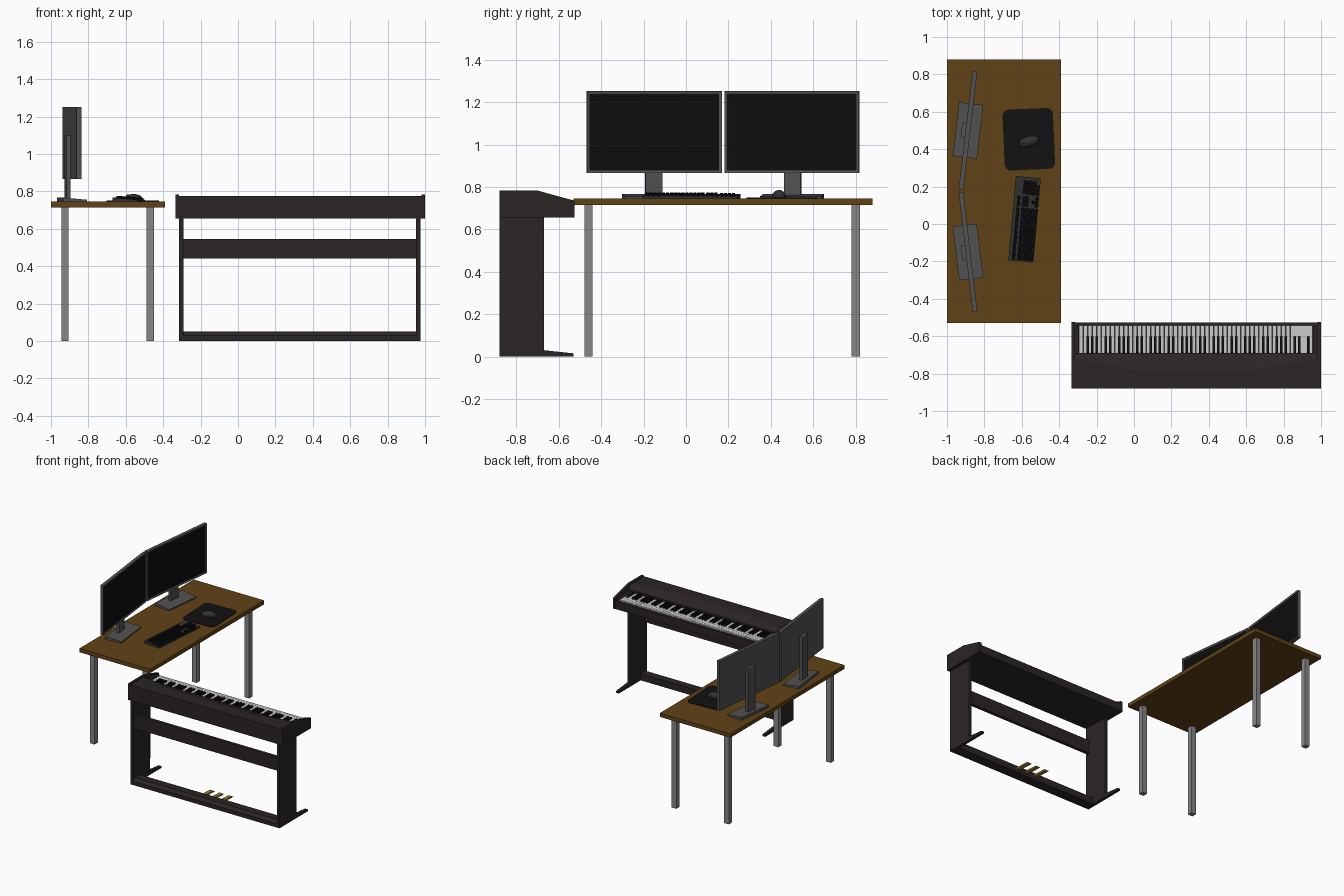
import bpy, bmesh, math
from mathutils import Matrix, Vector

if "Cube" in bpy.data.objects:
    bpy.data.objects.remove(bpy.data.objects["Cube"])

ID = Matrix.Identity(4)


def material(name, r, g, b):
    m = bpy.data.materials.new(name)
    m.diffuse_color = (r, g, b, 1)
    m.use_nodes = True
    m.node_tree.nodes["Principled BSDF"].inputs["Base Color"].default_value = m.diffuse_color
    return m


WOOD = material("brown_wood", 0.12, 0.055, 0.008)
STEEL = material("leg_grey", 0.24, 0.24, 0.24)
PLASTIC = material("monitor_grey", 0.085, 0.085, 0.085)
SCREEN = material("screen_black", 0.004, 0.004, 0.004)
CASE = material("dark_case", 0.024, 0.018, 0.018)
IVORY = material("white_key", 0.8, 0.8, 0.8)
BLACK = material("black", 0.006, 0.006, 0.006)
CHARCOAL = material("charcoal", 0.03, 0.03, 0.03)
GOLD = material("pedal_gold", 0.35, 0.2, 0.03)


def finish(name, bm, mat, M=ID):
    bmesh.ops.recalc_face_normals(bm, faces=bm.faces[:])
    bm.transform(M)
    me = bpy.data.meshes.new(name)
    bm.to_mesh(me)
    bm.free()
    ob = bpy.data.objects.new(name, me)
    bpy.context.collection.objects.link(ob)
    me.materials.append(mat)
    return ob


def add_box(bm, x0, x1, y0, y1, z0, z1, top=1.0):
    """Box whose top face may be shrunk to make a key cap."""
    size = Vector((x1 - x0, y1 - y0, z1 - z0))
    mid = Vector((x0 + x1, y0 + y1, z0 + z1)) / 2
    vs = bmesh.ops.create_cube(bm, size=1)["verts"]
    for v in vs:
        s = top if v.co.z > 0 else 1
        v.co = mid + Vector((v.co.x * size.x * s, v.co.y * size.y * s, v.co.z * size.z))
    return vs


def boxes(name, mat, bounds, M=ID, top=1.0):
    bm = bmesh.new()
    for b in bounds:
        add_box(bm, *b, top=top)
    return finish(name, bm, mat, M)


def prism(name, mat, pts, a0, a1, axis="x", M=ID):
    """Extrude a side profile along x (points y,z) or along y (points x,z)."""
    bm = bmesh.new()
    put = (lambda p, a: (a, p[0], p[1])) if axis == "x" else (lambda p, a: (p[0], a, p[1]))
    f = bm.faces.new([bm.verts.new(put(p, a0)) for p in pts])
    r = bmesh.ops.extrude_face_region(bm, geom=[f])
    d = Vector((a1 - a0, 0, 0) if axis == "x" else (0, a1 - a0, 0))
    bmesh.ops.translate(bm, vec=d, verts=[g for g in r["geom"] if isinstance(g, bmesh.types.BMVert)])
    return finish(name, bm, mat, M)


def place(x, y, deg, z=0.745):
    return Matrix.Translation((x, y, z)) @ Matrix.Rotation(math.radians(deg), 4, "Z")


# Desk
boxes("desk_top", WOOD, [(-1, -0.39, -0.53, 0.88, 0.715, 0.745)])
for i, x in enumerate((-0.925, -0.47)):
    for j, y in enumerate((-0.46, 0.80)):
        boxes(f"desk_leg_{i}{j}", STEEL, [(x - .02, x + .02, y - .02, y + .02, 0, 0.715)])

# Two monitors angled toward the user
for side, y, ang in (("right", 0.5, -6.7), ("left", -0.15, 6.7)):
    M = place(-0.8875, y, ang)
    bm = bmesh.new()
    add_box(bm, -.0125, .0125, -.32, .32, .12, .507)
    bm.normal_update()
    front = [f for f in bm.faces if f.normal.x > .9]
    bmesh.ops.inset_region(bm, faces=front, thickness=.017)
    bmesh.ops.translate(bm, vec=(-.004, 0, 0), verts=front[0].verts[:])
    front[0].material_index = 1
    ob = finish(f"{side}_monitor", bm, PLASTIC, M)
    ob.data.materials.append(SCREEN)
    boxes(f"{side}_monitor_post", PLASTIC, [(-.035, -.0125, -.04, .04, .01, .355)], M)
    prism(f"{side}_monitor_base", PLASTIC,
          [(-.065, 0), (.065, 0), (.065, .01), (-.065, .022)], -.145, .145, "y", M)

# Computer keyboard: wedge case with key caps
KM = place(-0.585, 0.025, -5.1)
prism("keyboard_case", CHARCOAL, [(-.067, 0), (.067, 0), (.067, .01), (-.067, .022)],
      -.226, .226, "y", KM)
P = 0.0186
slope = Matrix.Translation((0, 0, .016)) @ Matrix.Rotation(math.atan(.012 / .134), 4, "Y")
caps = []


def cap(row, col, y0, w=1, h=1):
    x = -.044 + row * P * .93 + (.006 if row else -.004)
    caps.append((x, x + P * (.93 * h - .1), y0 + col * P, y0 + (col + w - .12) * P, -.001, .009))


Y0, Y1, Y2 = -.218, .068, .134
for row in range(6):
    if row == 5:
        for c, w in ((0, 1.25), (1.25, 1.25), (2.5, 1.25), (3.75, 6.25),
                     (10, 1.25), (11.25, 1.25), (12.5, 1.25), (13.75, 1.25)):
            cap(row, c, Y0, w)
    else:
        first = (1, 1, 1.5, 1.75, 2.25)[row]
        n = (13, 13, 12, 11, 10)[row]
        cap(row, 0, Y0, first)
        for k in range(n):
            cap(row, first + k, Y0)
        cap(row, first + n, Y0, 15 - first - n)
    for k in range(3):
        if row in (0, 1, 2, 5) or (row == 4 and k == 1):
            cap(row, k, Y1)
    if row:
        for k in range(4):
            if k < 3 or row < 3:
                cap(row, k, Y2)
        if row in (3, 4):
            cap(row, 3, Y2)
boxes("keyboard_keys", BLACK, caps, KM @ slope, top=.8)

# Mouse pad with rounded corners
bm = bmesh.new()
add_box(bm, -.135, .135, -.163, .163, 0, .005)
bmesh.ops.bevel(bm, geom=[e for e in bm.edges if abs(e.verts[0].co.z - e.verts[1].co.z) > .004],
                offset=.035, segments=6, profile=.5, affect="EDGES")
finish("mouse_pad", bm, BLACK, place(-0.5625, 0.453, 2.5))

# Mouse: half ellipsoid with a scroll wheel
MM = place(-0.56, 0.44, 17, 0.75)
bm = bmesh.new()
bmesh.ops.create_uvsphere(bm, u_segments=24, v_segments=16, radius=1)
bmesh.ops.bisect_plane(bm, geom=bm.verts[:] + bm.edges[:] + bm.faces[:], plane_co=(0, 0, -.15),
                       plane_no=(0, 0, -1), clear_outer=True)
bmesh.ops.holes_fill(bm, edges=[e for e in bm.edges if e.is_boundary])
for v in bm.verts:
    v.co = Vector((v.co.x * .056, v.co.y * (.03 - .004 * v.co.x), (v.co.z + .15) * .031))
mouse = finish("mouse_body", bm, CHARCOAL, MM)
bpy.context.view_layer.objects.active = mouse
mouse.select_set(True)
bpy.ops.object.shade_smooth_by_angle()
bm = bmesh.new()
bmesh.ops.create_cone(bm, cap_ends=True, segments=16, radius1=.008, radius2=.008, depth=.006)
finish("mouse_wheel", bm, BLACK,
       MM @ Matrix.Translation((-.03, 0, .026)) @ Matrix.Rotation(math.pi / 2, 4, "X"))

# Piano stand: side panels, feet, cross panels
for side, x0, x1 in (("left", -.315, -.292), ("right", .952, .975)):
    boxes(f"piano_{side}_panel", CASE, [(x0, x1, -.88, -.67, 0, .657)])
    prism(f"piano_{side}_foot", CASE, [(-.67, 0), (-.53, 0), (-.53, .015), (-.67, .03)], x0, x1)
boxes("piano_back_panel", CASE, [(-.292, .952, -.87, -.845, .44, .545)])
prism("piano_bottom_rail", CASE, [(-.88, 0), (-.80, 0), (-.80, .052), (-.86, .052), (-.88, .03)],
      -.292, .952)
for i in range(3):
    x = .25 + i * .08
    prism(f"pedal_{i}", GOLD, [(-.80, .022), (-.68, .016), (-.665, .018), (-.68, .028), (-.80, .034)],
          x - .015, x + .015)

# Piano case: key bed, cheeks, front rail, end blocks
boxes("piano_key_bed", CASE, [(-.315, .98, -.88, -.53, .655, .70)])
for side, x0, x1 in (("left", -.335, -.315), ("right", .98, 1.0)):
    prism(f"piano_{side}_cheek", CASE,
          [(-.88, .655), (-.525, .655), (-.525, .735), (-.70, .783), (-.88, .783)], x0, x1)
boxes("piano_front_rail", CASE, [(-.315, .98, -.545, -.526, .655, .717)])
boxes("piano_end_blocks", CASE, [(-.315, -.296, -.69, -.545, .70, .735),
                                 (.956, .98, -.69, -.545, .70, .735)])

# Piano lid: flat top with a faceted slope down to the keys
bm = bmesh.new()
crease = [(-.315, -.72), (0, -.78), (.63, -.78), (.98, -.72)]
V = bm.verts.new
c = [V((x, y, .776)) for x, y in crease]
l = [V((x, -.69, .748)) for x, y in crease]
b = [V((x, -.69, .69)) for x, y in crease]
back = [V((-.315, -.88, .776)), V((.98, -.88, .776)), V((.98, -.88, .69)), V((-.315, -.88, .69))]
F = bm.faces.new
F([back[0], back[1]] + c[::-1])
for i in range(3):
    F((c[i], c[i + 1], l[i + 1], l[i]))
    F((l[i], l[i + 1], b[i + 1], b[i]))
F(back)
F((back[0], c[0], l[0], b[0], back[3]))
F((back[1], c[3], l[3], b[3], back[2]))
F([back[3], back[2]] + b[::-1])
finish("piano_lid", bm, CASE)

# Piano keys: 52 white, 36 black, lowest note at +x
W = 1.25 / 52
white, black = [], []
for i in range(52):
    x = .955 - i * W
    white.append((x - W + .0006, x - .0006, -.69, -.544, .70, .728))
    if i < 51 and i % 7 not in (1, 4):
        black.append((x - W - .0065, x - W + .0065, -.69, -.60, .722, .74))
boxes("piano_white_keys", IVORY, white)
boxes("piano_black_keys", BLACK, black, top=.92)
